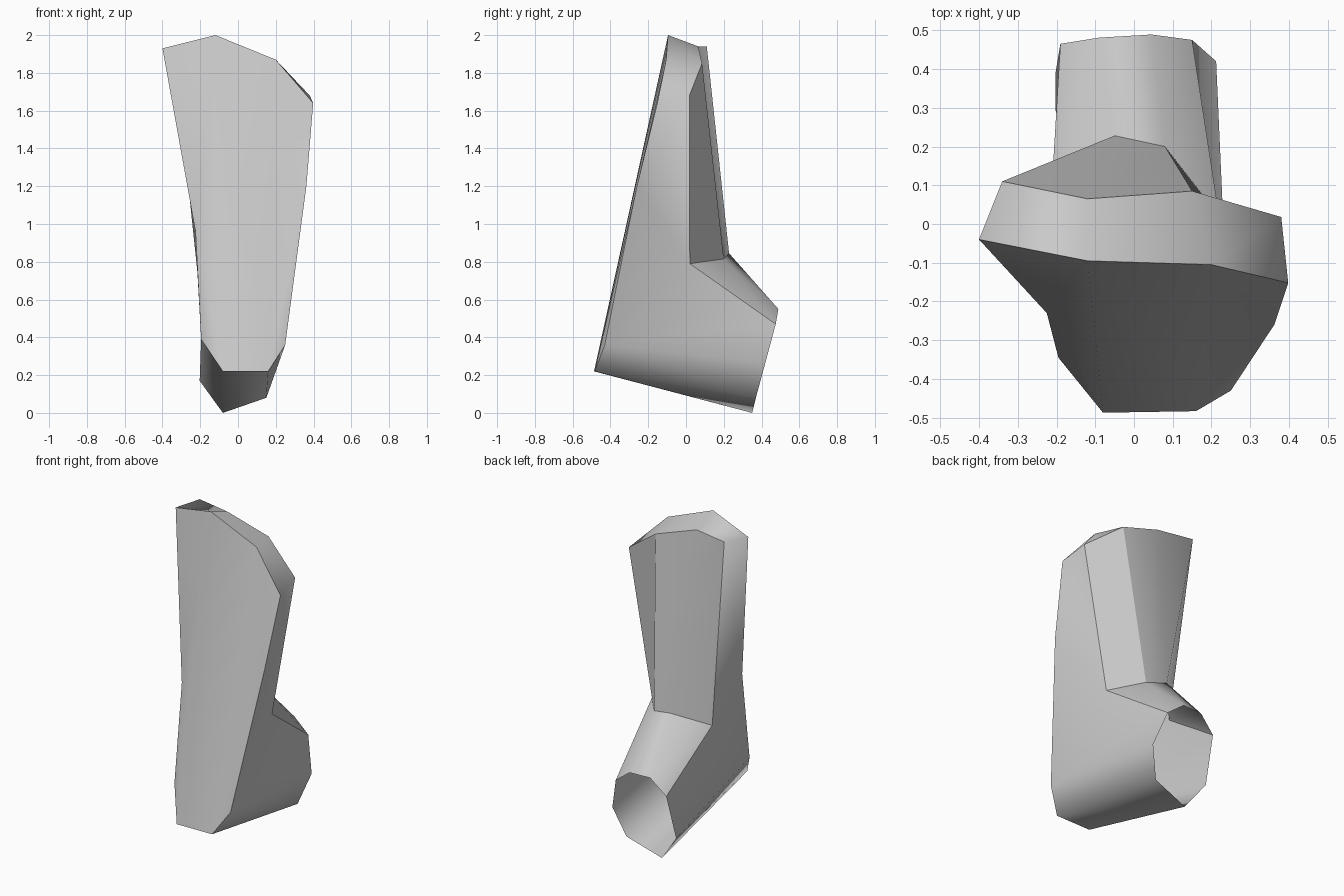
import bpy, bmesh

if "Cube" in bpy.data.objects:
    bpy.data.objects.remove(bpy.data.objects["Cube"])

# Outline of the sloping front plate, clockwise from top left
FRONT = [(-.40, -.04, 1.93), (-.12, -.095, 2.0), (.20, -.105, 1.87), (.398, -.152, 1.64),
         (.362, -.26, 1.20), (.25, -.43, .36), (.16, -.483, .22), (-.08, -.487, .22),
         (-.195, -.345, .39), (-.225, -.23, .96)]
# Back of the shaft: top edge and the crease where it meets the foot, left to right
BACK_TOP = [(-.34, .11, 1.94), (-.12, .065, 1.94), (.15, .085, 1.85), (.38, .018, 1.68)]
CREASE = [(-.215, .05, .745), (-.05, .228, .845), (.08, .20, .815), (.22, .02, .79)]
# Open rim at the back of the foot: four points over the top, four underneath
RIM_TOP = [(-.19, .465, .455), (-.09, .481, .55), (.045, .489, .55), (.15, .475, .47)]
RIM_LOW = [(.212, .42, .265), (.15, .37, .08), (-.08, .35, 0), (-.203, .387, .17)]

bm = bmesh.new()
f, b, k, r, u = [[bm.verts.new(p) for p in row]
                 for row in (FRONT, BACK_TOP, CREASE, RIM_TOP, RIM_LOW)]


def strip(a, c):
    """Quads between two rows of vertices."""
    for i in range(len(a) - 1):
        bm.faces.new((a[i], a[i + 1], c[i + 1], c[i]))


# Front plate: upright centre band with a fan on each side
bm.faces.new((f[1], f[2], f[6], f[7]))
for hub, foot, edge in ((f[2], f[6], f[3:6]), (f[1], f[7], [f[0], f[9], f[8]])):
    bm.faces.new((hub, edge[0], edge[1]))
    bm.faces.new((hub, edge[1], foot))
    bm.faces.new((foot, edge[1], edge[2]))
# Top, shaft back, instep and underside
strip(f[:4], b)
strip(b, k)
strip(k, r)
strip(f[5:9], u)
# Side walls
for top, mid, low, back, bend, rim, rim_low in (
        (f[3], f[4], f[5], b[3], k[3], r[3], u[0]),
        (f[0], f[9], f[8], b[0], k[0], r[0], u[3])):
    bm.faces.new((top, mid, back))
    bm.faces.new((mid, bend, back))
    bm.faces.new((mid, low, bend))
    bm.faces.new((low, rim_low, rim, bend))

bmesh.ops.recalc_face_normals(bm, faces=bm.faces)
# Smooth shading with sharp plate outline, shaft corners and foot creases
for face in bm.faces:
    face.smooth = True
for row in (f + f[:1], b, k, (b[0], k[0], r[0]), (b[2], k[2]), (b[3], k[3], r[3])):
    for v, w in zip(row, row[1:]):
        bm.edges.get((v, w)).smooth = False

mesh = bpy.data.meshes.new("bent_shell")
bm.to_mesh(mesh)
bm.free()
shell = bpy.data.objects.new("bent_shell", mesh)
bpy.context.collection.objects.link(shell)
